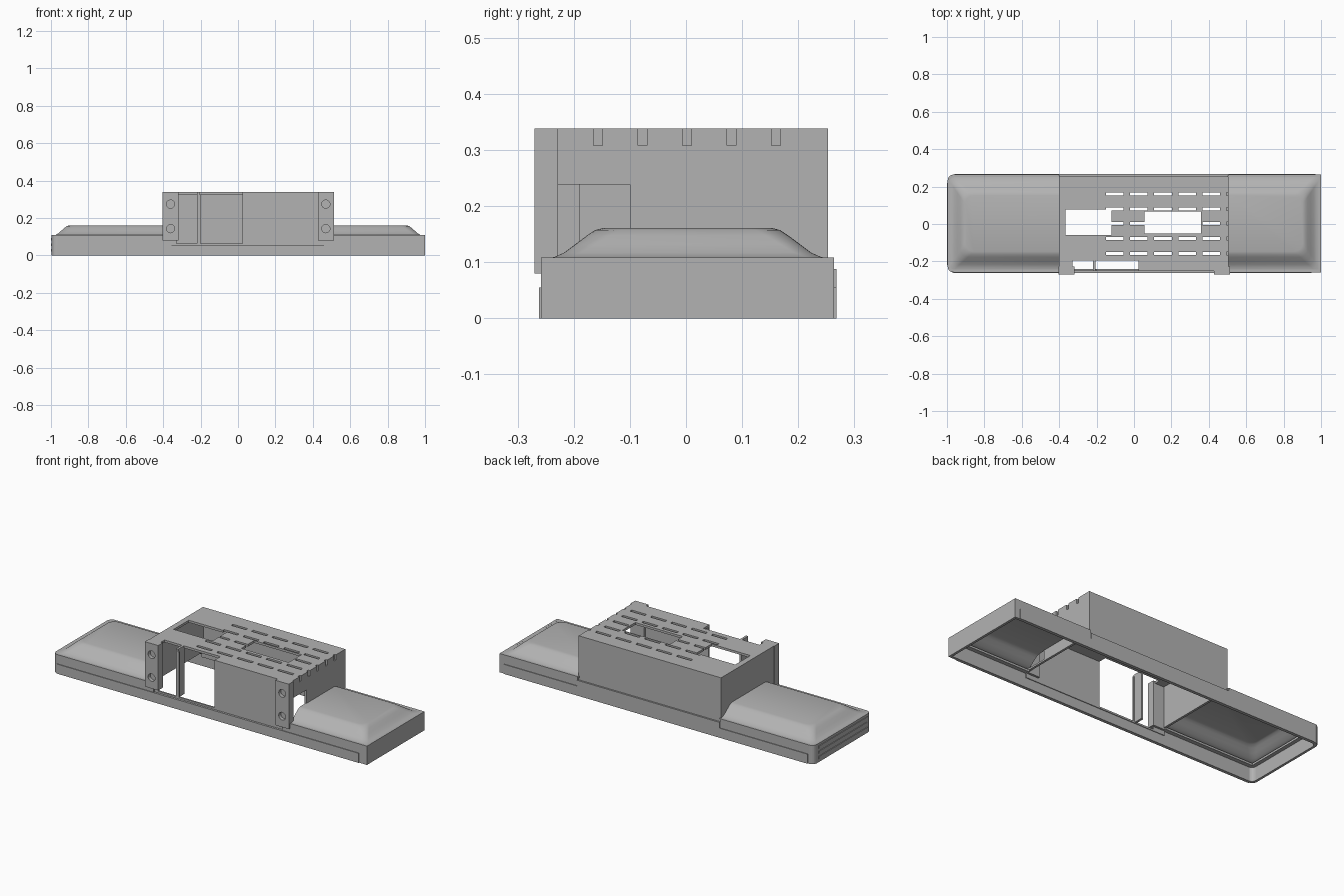
import bpy, bmesh, math
from mathutils import Matrix

cube = bpy.data.objects.get("Cube")
if cube:
    bpy.data.objects.remove(cube, do_unlink=True)

grey = bpy.data.materials.new("plain grey plastic")
grey.use_nodes = True
COLOR = (0.45, 0.45, 0.45, 1)
grey.diffuse_color = COLOR
grey.node_tree.nodes["Principled BSDF"].inputs["Base Color"].default_value = COLOR


def add_box(bm, x, y, z):
    """Box from (min, max) pairs; returns its vertices."""
    verts = bmesh.ops.create_cube(bm, size=1)["verts"]
    for v in verts:
        v.co = [a + (b - a) * (c + 0.5) for c, (a, b) in zip(v.co, (x, y, z))]
    return verts


def finish(name, bm):
    bmesh.ops.recalc_face_normals(bm, faces=bm.faces)
    mesh = bpy.data.meshes.new(name)
    bm.to_mesh(mesh)
    bm.free()
    mesh.materials.append(grey)
    obj = bpy.data.objects.new(name, mesh)
    bpy.context.collection.objects.link(obj)
    return obj


def boxes(name, *specs):
    bm = bmesh.new()
    for spec in specs:
        add_box(bm, *spec)
    return finish(name, bm)


def cut(obj, cutter):
    """Subtract the cutter, keep the result and drop the cutter."""
    cutter.hide_render = True
    mod = obj.modifiers.new("cut", "BOOLEAN")
    mod.operation, mod.object, mod.solver = "DIFFERENCE", cutter, "EXACT"
    mod.use_self = True
    bpy.context.view_layer.objects.active = obj
    bpy.ops.object.modifier_apply(modifier=mod.name)
    bpy.data.objects.remove(cutter, do_unlink=True)


# Open rectangular tray with rounded left corners
def tray_block(name, x, y, z, radius):
    bm = bmesh.new()
    add_box(bm, x, y, z)
    corners = [e for e in bm.edges if all(v.co.x < 0 for v in e.verts)
               and abs(e.verts[0].co.z - e.verts[1].co.z) > 0.01]
    bmesh.ops.bevel(bm, geom=corners, offset=radius, segments=5, affect="EDGES", profile=0.5)
    return finish(name, bm)


tray = tray_block("base_tray", (-0.996, 1), (-0.258, 0.264), (0, 0.108), 0.03)
cut(tray, tray_block("tray_cavity", (-0.982, 0.986), (-0.244, 0.25), (-0.1, 0.2), 0.025))
cut(tray, boxes("tray_front_notch", ((-0.355, 0.46), (-0.3, -0.2), (0.055, 0.2))))
cut(tray, boxes("tray_back_notch", ((-0.4, 0.505), (0.2, 0.3), (0.085, 0.2))))

# Thin raised rails on the skirt
boxes("front_rail", ((-0.97, 0.95), (-0.262, -0.257), (0, 0.055)))
boxes("back_rail", ((-0.96, 0.97), (0.263, 0.268), (0, 0.055)))
boxes("back_tab", ((-0.4, 0.505), (0.263, 0.268), (0.055, 0.088)))
boxes("end_rails", *[((-1, -0.995), (-0.22, 0.22), (z, z + 0.014)) for z in (0.02, 0.05, 0.08)])


# Domed wing covers, sloping on three sides
def wing(name, side, inner):
    profile = [(0.004, 0.107), (0.022, 0.109), (0.04, 0.117), (0.06, 0.132),
               (0.08, 0.147), (0.095, 0.157), (0.11, 0.161)]
    bm = bmesh.new()
    rings = []
    for inset, z in profile:
        x_end, half, r = 0.996 - inset * 0.85, 0.26 - inset, 0.02 + inset * 0.25
        path = [(inner, -half)]
        for sy, start in ((-1, -90), (1, 0)):
            for i in range(7):
                a = math.radians(start + i * 15)
                path.append((x_end - r + r * math.cos(a), sy * (half - r) + r * math.sin(a)))
        path.append((inner, half))
        rings.append([bm.verts.new((side * x, y + 0.003, z)) for x, y in path])
    for low, high in zip(rings, rings[1:]):
        for i in range(len(low) - 1):
            bm.faces.new((low[i], low[i + 1], high[i + 1], high[i]))
    bm.faces.new(rings[-1])
    obj = finish(name, bm)
    if sum(p.normal.z for p in obj.data.polygons) < 0:
        obj.data.flip_normals()
    mod = obj.modifiers.new("thickness", "SOLIDIFY")
    mod.thickness, mod.offset = 0.01, -1
    bpy.ops.object.select_all(action="DESELECT")
    obj.select_set(True)
    bpy.context.view_layer.objects.active = obj
    bpy.ops.object.modifier_apply(modifier=mod.name)
    bpy.ops.object.shade_smooth_by_angle(angle=math.radians(35))


wing("left_wing_cover", 1, 0.5)
wing("right_wing_cover", -1, 0.395)

# Inner ledges below the covers
boxes("wing_ledges", *[(x, y, (0.08, 0.092)) for x in ((-0.985, -0.395), (0.5, 0.988))
                       for y in ((-0.246, -0.22), (0.226, 0.252))])
boxes("end_ledges", *[(x, (-0.225, 0.23), (0.08, 0.092)) for x in ((-0.985, -0.96), (0.963, 0.988))])

# Central housing: open below, with one window in the front corner
housing = boxes("housing", ((-0.4, 0.505), (-0.25, 0.253), (0.055, 0.338)))
cut(housing, boxes("housing_cavity", ((-0.387, 0.492), (-0.24, 0.241), (0, 0.325))))
cut(housing, boxes("front_window", ((-0.33, 0.025), (-0.3, -0.195), (0.065, 0.4))))
cut(housing, boxes("side_window", ((0.45, 0.6), (-0.228, -0.1), (0.1, 0.238))))
cut(housing, boxes("end_wall_gaps", ((-0.5, 0.6), (-0.239, 0.24), (0, 0.09))))
cut(housing, boxes("roof_openings", ((-0.367, -0.12), (-0.06, 0.077), (0.3, 0.4)),
                   ((0.056, 0.357), (-0.05, 0.067), (0.3, 0.4))))

# Rows of vent slots, the last of each row notching the end wall
vents = []
for row in range(5):
    y = -0.157 + row * 0.0793
    for col in range(5):
        x = -0.103 + col * 0.129
        if row != 2 or col in (1, 4):
            vents.append(((x - 0.047, x + 0.047), (y - 0.008, y + 0.008), (0.308, 0.4)))
    vents.append(((0.495, 0.6), (y - 0.008, y + 0.008), (0.308, 0.4)))
vents.append(((-0.13, -0.056), (-0.006, 0.01), (0.308, 0.4)))
cut(housing, boxes("vent_slots", *vents))

# Window divider post with a small return
boxes("window_post", ((-0.22, -0.207), (-0.25, -0.19), (0.06, 0.338)),
      ((-0.22, -0.2), (-0.25, -0.243), (0.06, 0.325)))

# Mounting blocks with two screw holes each
for name, x in (("right_mount", (-0.403, -0.318)), ("left_mount", (0.427, 0.512))):
    mount = boxes(name, (x, (-0.27, -0.228), (0.08, 0.338)))
    bm = bmesh.new()
    centre = (x[0] + x[1]) / 2
    for z in (0.143, 0.274):
        place = Matrix.Translation((centre, -0.26, z)) @ Matrix.Rotation(math.pi / 2, 4, "X")
        bmesh.ops.create_cone(bm, cap_ends=True, segments=20, radius1=0.022, radius2=0.022,
                              depth=0.05, matrix=place)
    cut(mount, finish("screw_holes", bm))
